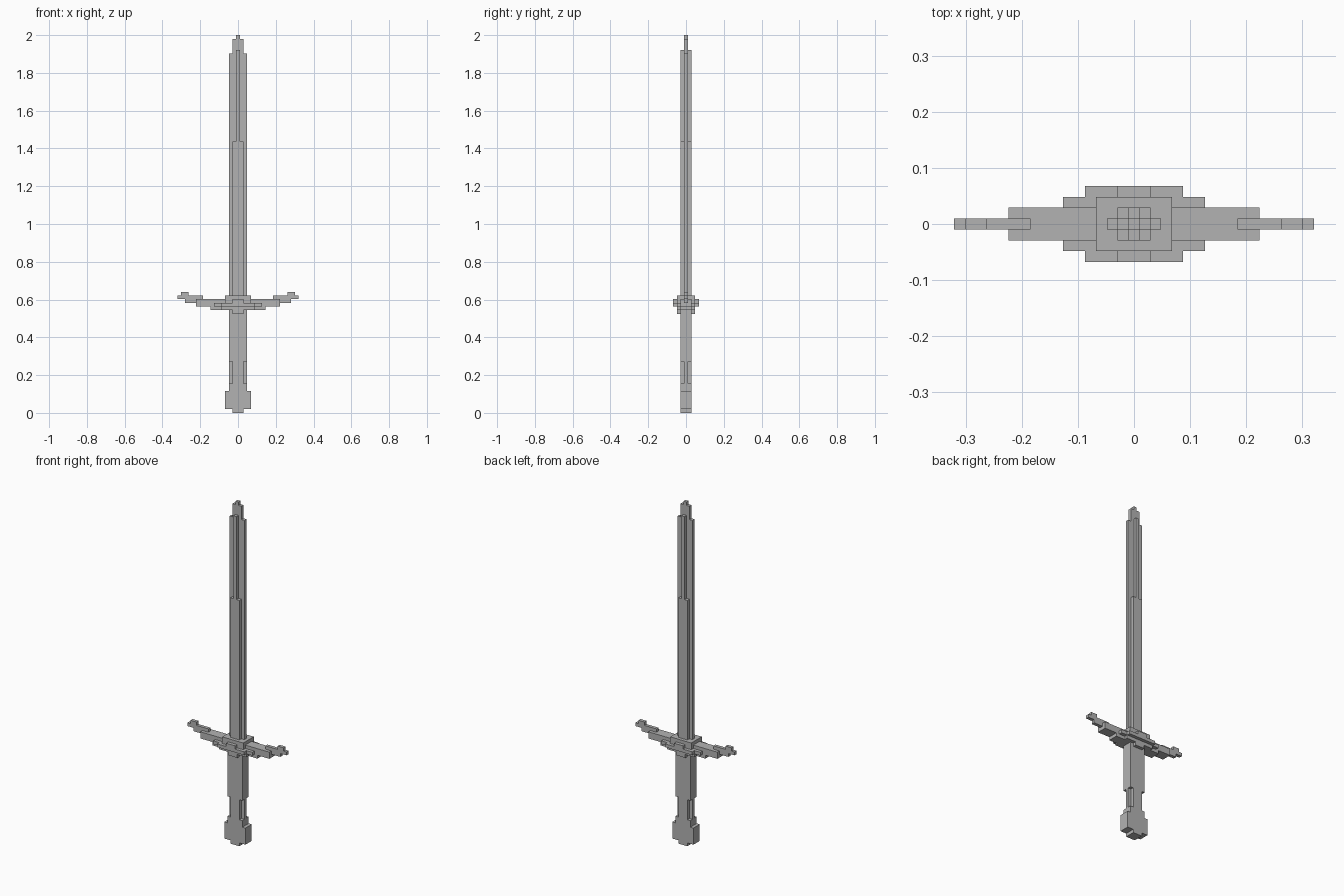
import bpy
import bmesh

cube = bpy.data.objects.get("Cube")
if cube:
    bpy.data.objects.remove(cube, do_unlink=True)

UNIT = 2 / 103  # one block of the stepped design

steel = bpy.data.materials.new("plain_grey")
steel.use_nodes = True
GREY = (0.45, 0.45, 0.45, 1)
steel.diffuse_color = GREY
steel.node_tree.nodes["Principled BSDF"].inputs["Base Color"].default_value = GREY


def outline(steps):
    """Stepped plan outline from (half width, half depth) pairs, widest first."""
    quarter = []
    for i, (hx, hy) in enumerate(steps):
        if i:
            quarter.append((hx, steps[i - 1][1]))
        quarter.append((hx, hy))
    left = [(-x, y) for x, y in reversed(quarter)]
    upper = quarter + left
    return upper + [(-x, -y) for x, y in upper]


def add_layer(bm, z0, z1, steps, x_mid=0):
    """Extrude one stepped outline between two heights, in blocks."""
    verts = [bm.verts.new(((x + x_mid) * UNIT, y * UNIT, z0 * UNIT))
             for x, y in outline(steps)]
    base = bm.faces.new(verts)
    top = bmesh.ops.extrude_face_region(bm, geom=[base], use_keep_orig=True)
    moved = [g for g in top["geom"] if isinstance(g, bmesh.types.BMVert)]
    bmesh.ops.translate(bm, verts=moved, vec=(0, 0, (z1 - z0) * UNIT))


def make_part(name, layers):
    bm = bmesh.new()
    for layer in layers:
        add_layer(bm, *layer)
    bmesh.ops.recalc_face_normals(bm, faces=bm.faces)
    mesh = bpy.data.meshes.new(name)
    bm.to_mesh(mesh)
    bm.free()
    mesh.materials.append(steel)
    obj = bpy.data.objects.new(name, mesh)
    bpy.context.collection.objects.link(obj)


# Pommel with a small foot
make_part("pommel", [
    (0, 1, [(1.5, 1.5)]),
    (1, 6, [(3.5, 1.5)]),
])

# Grip, with notched corners near the pommel
make_part("grip", [
    (6, 8, [(2.5, 1.5)]),
    (8, 14, [(2.5, 0.5), (1.5, 1.5)]),
    (14, 28, [(2.5, 1.5)]),
])

# Guard: stepped layers, widening and then closing into a collar
make_part("guard", [
    (27, 28, [(1.5, 2.5)]),
    (28, 29, [(7.5, 1.5), (4.5, 2.5)]),
    (29, 30, [(11.5, 1.5), (6.5, 2.5), (4.5, 3.5)]),
    (30, 31, [(14.5, 0.5), (11.5, 1.5), (3.5, 2.5), (1.5, 3.5)]),
])
make_part("collar", [(31, 32, [(3.5, 2.5)])])

# Upturned guard ends
for side, word in ((1, "left"), (-1, "right")):
    make_part(f"guard_tip_{word}", [
        (31, 32, [(3.5, 0.5)], side * 13),
        (32, 33, [(1, 0.5)], side * 14.5),
    ])

# Blade: raised centre narrows to a ridge, then a stepped point
make_part("blade", [
    (32, 74, [(2.5, 0.5), (1.5, 1.5)]),
    (74, 98, [(2.5, 0.5), (0.5, 1.5)]),
    (98, 99, [(1.5, 0.5), (0.5, 1.5)]),
    (99, 102, [(1.5, 0.5)]),
    (102, 103, [(0.5, 0.5)]),
])
